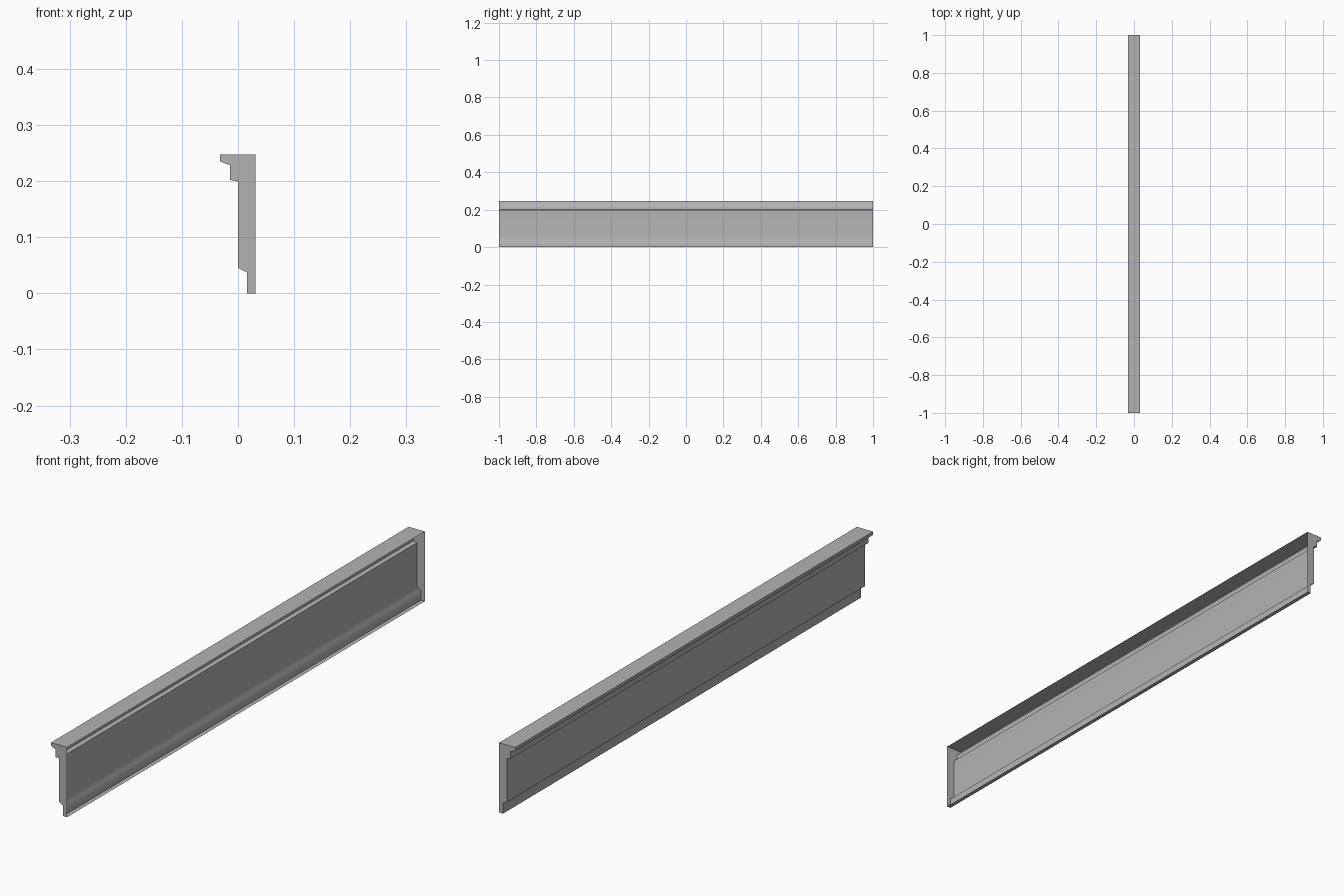
import bpy
import bmesh

if "Cube" in bpy.data.objects:
    bpy.data.objects.remove(bpy.data.objects["Cube"], do_unlink=True)

HALF_LENGTH = 1.0

# Cross-section (x, z): from the top back corner over the ledge, down to the foot
PROFILE = [
    (0.031, 0.247), (-0.032, 0.247), (-0.032, 0.235), (-0.014, 0.228),
    (-0.014, 0.202), (0.0, 0.199), (0.0, 0.045), (0.016, 0.037),
    (0.016, 0.0), (0.031, 0.0),
]


def make_material(name, colour):
    mat = bpy.data.materials.new(name)
    mat.use_nodes = True
    mat.diffuse_color = colour
    mat.node_tree.nodes["Principled BSDF"].inputs["Base Color"].default_value = colour
    return mat


# Hollow moulding: swept profile closed by end caps, open along the back (+x)
bm = bmesh.new()
front, back = [
    [bm.verts.new((x, y, z)) for x, z in PROFILE]
    for y in (-HALF_LENGTH, HALF_LENGTH)
]
for i in range(len(PROFILE) - 1):
    bm.faces.new((front[i], front[i + 1], back[i + 1], back[i]))
bm.faces.new(front[::-1])
bm.faces.new(back)
bm.normal_update()

# Make the shell face outwards, judged by its top face
bm.faces.ensure_lookup_table()
if bm.faces[0].normal.z < 0:
    bmesh.ops.reverse_faces(bm, faces=bm.faces[:])

mesh = bpy.data.meshes.new("moulding")
bm.to_mesh(mesh)
bm.free()
moulding = bpy.data.objects.new("moulding", mesh)
bpy.context.collection.objects.link(moulding)
mesh.materials.append(make_material("plain grey", (0.45, 0.45, 0.45, 1.0)))

# Soft shading over the shallow bevels, crisp steps and ends
bpy.ops.object.select_all(action="DESELECT")
moulding.select_set(True)
bpy.context.view_layer.objects.active = moulding
bpy.ops.object.shade_smooth_by_angle(angle=1.2)
weighted = moulding.modifiers.new("weighted_normals", "WEIGHTED_NORMAL")
weighted.keep_sharp = True
